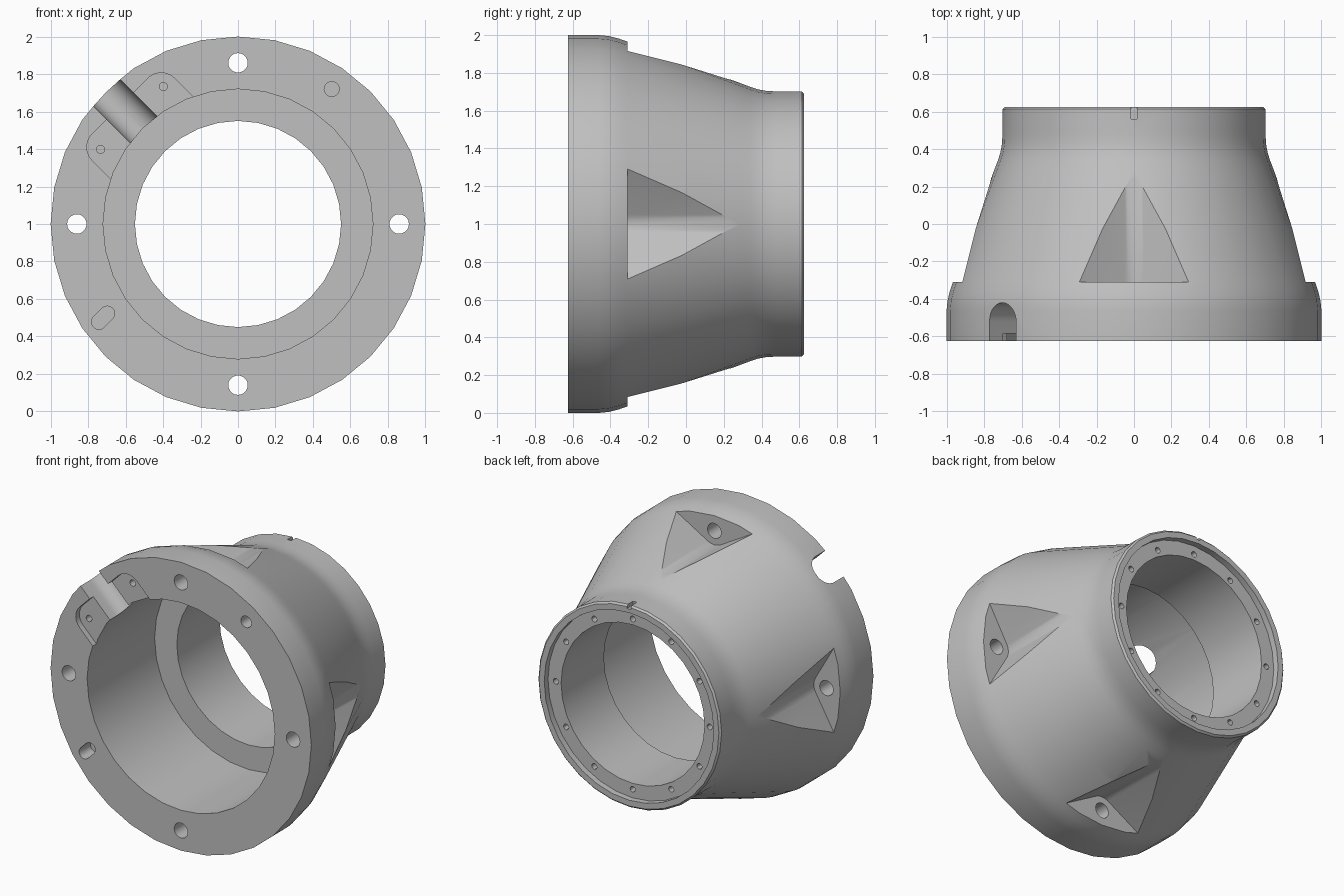
import bpy, bmesh
from math import sin, cos, pi, radians
from mathutils import Matrix, Vector

if "Cube" in bpy.data.objects:
    bpy.data.objects.remove(bpy.data.objects["Cube"], do_unlink=True)

FRONT, BACK, SEAT = -0.625, 0.625, -0.31
LIFT = Matrix.Translation((0, 0, 1))
NEAR, FAR = FRONT - 0.1, BACK + 0.1

grey = bpy.data.materials.new("cast_grey")
grey.use_nodes = True
colour = (0.53, 0.53, 0.53, 1)
grey.diffuse_color = colour
grey.node_tree.nodes["Principled BSDF"].inputs["Base Color"].default_value = colour


def make_object(name, bm):
    bmesh.ops.recalc_face_normals(bm, faces=bm.faces)
    mesh = bpy.data.meshes.new(name)
    bm.to_mesh(mesh)
    bm.free()
    mesh.materials.append(grey)
    obj = bpy.data.objects.new(name, mesh)
    bpy.context.collection.objects.link(obj)
    return obj


def skin(bm, rings, closed):
    """Bridge rings of vertices with quads."""
    count = len(rings)
    for i in range(count if closed else count - 1):
        a, b = rings[i], rings[(i + 1) % count]
        for j in range(len(a)):
            k = (j + 1) % len(a)
            bm.faces.new((a[j], a[k], b[k], b[j]))


def prism(bm, outline, low, high, turn=0, radial=False):
    """Extrude (side, out) points along y, or (side, y) points outwards."""
    spin = LIFT @ Matrix.Rotation(radians(turn), 4, 'Y')
    rings = []
    for d in (low, high):
        pts = [Vector((s, o, d)) if radial else Vector((s, d, o)) for s, o in outline]
        rings.append([bm.verts.new(spin @ p) for p in pts])
    skin(bm, rings, False)
    bm.faces.new(rings[0])
    bm.faces.new(rings[1])


def arc(cx, cy, r, start, end, steps):
    angles = [radians(start + (end - start) * i / steps) for i in range(steps + 1)]
    return [(cx + r * cos(a), cy + r * sin(a)) for a in angles]


def disc(cx, cy, r, sides=20):
    return arc(cx, cy, r, 0, 360, sides)[:-1]


def cut(body, name, bm):
    cutter = make_object(name, bm)
    cutter.hide_render = True
    mod = body.modifiers.new(name, 'BOOLEAN')
    mod.operation = 'DIFFERENCE'
    mod.solver = 'EXACT'
    mod.object = cutter
    bpy.ops.object.modifier_apply(modifier=mod.name)
    bpy.data.objects.remove(cutter, do_unlink=True)


# Turned body: (y, radius) section with stepped bore and recessed rear lip
section = [
    (FRONT, 0.72), (FRONT, 1.0), (-0.46, 1.0), (-0.41, 0.995), (-0.36, 0.983),
    (SEAT, 0.966), (0.0, 0.852), (0.29, 0.745), (0.34, 0.726), (0.38, 0.713),
    (0.43, 0.704), (0.48, 0.702), (0.613, 0.702), (BACK, 0.69),
    (BACK, 0.65), (0.583, 0.65), (0.583, 0.55), (0.115, 0.55), (0.115, 0.72),
]
SIDES = 32
bm = bmesh.new()
skin(bm, [[bm.verts.new((r * sin(2 * pi * i / SIDES), y, 1 + r * cos(2 * pi * i / SIDES)))
           for i in range(SIDES)] for y, r in section], True)
body = make_object("flanged_adapter_body", bm)
bpy.context.view_layer.objects.active = body
body.select_set(True)

# Four tapering bolt pockets with a rounded valley
floor, fillet, reach = 0.748, 0.1, 0.78
rise = 0.577
valley = arc(0, floor + fillet / cos(pi / 6), fillet, -120, -60, 6)
pocket = [(-reach, floor + reach * rise)] + valley + [(reach, floor + reach * rise)]
bm = bmesh.new()
for turn in range(0, 360, 90):
    prism(bm, pocket, SEAT, 0.5, turn)
cut(body, "bolt_pockets", bm)

# Flange bolt holes, dowel hole and dowel slot, rear screw holes, rim notch
bm = bmesh.new()
for turn in range(0, 360, 90):
    prism(bm, disc(0, 0.86, 0.052), NEAR, SEAT + 0.02, turn)
prism(bm, disc(0.5, 0.72, 0.04), NEAR, -0.5)
dowel_slot = arc(-0.698, -0.478, 0.04, -45, 135, 8) + arc(-0.742, -0.522, 0.04, 135, 315, 8)
prism(bm, dowel_slot, NEAR, -0.5)
for turn in range(0, 360, 30):
    prism(bm, disc(0, 0.59, 0.02, 12), 0.48, FAR, turn)
prism(bm, [(-0.015, 0.675), (0.015, 0.675), (0.015, 0.8), (-0.015, 0.8)], 0.56, FAR)
cut(body, "drilled_holes", bm)

# Shallow clamp recess on the front face
bm = bmesh.new()
recess = [(-0.31, 0.5), (0.31, 0.5)]
recess += arc(0.21, 0.79, 0.1, 0, 90, 6) + arc(-0.21, 0.79, 0.1, 90, 180, 6)
prism(bm, recess, NEAR, FRONT + 0.04, -45)
cut(body, "clamp_recess", bm)

# Round-bottomed radial channel and the two clamp screw holes
bm = bmesh.new()
channel = [(-0.1, NEAR), (0.1, NEAR)] + arc(0, -0.52, 0.1, 0, 180, 14)
prism(bm, channel, 0.6, 1.1, -45, radial=True)
for side in (-1, 1):
    prism(bm, disc(side * 0.237, 0.8, 0.022, 12), NEAR, -0.5, -45)
cut(body, "cable_channel", bm)

bpy.ops.object.shade_smooth_by_angle(angle=radians(30))
